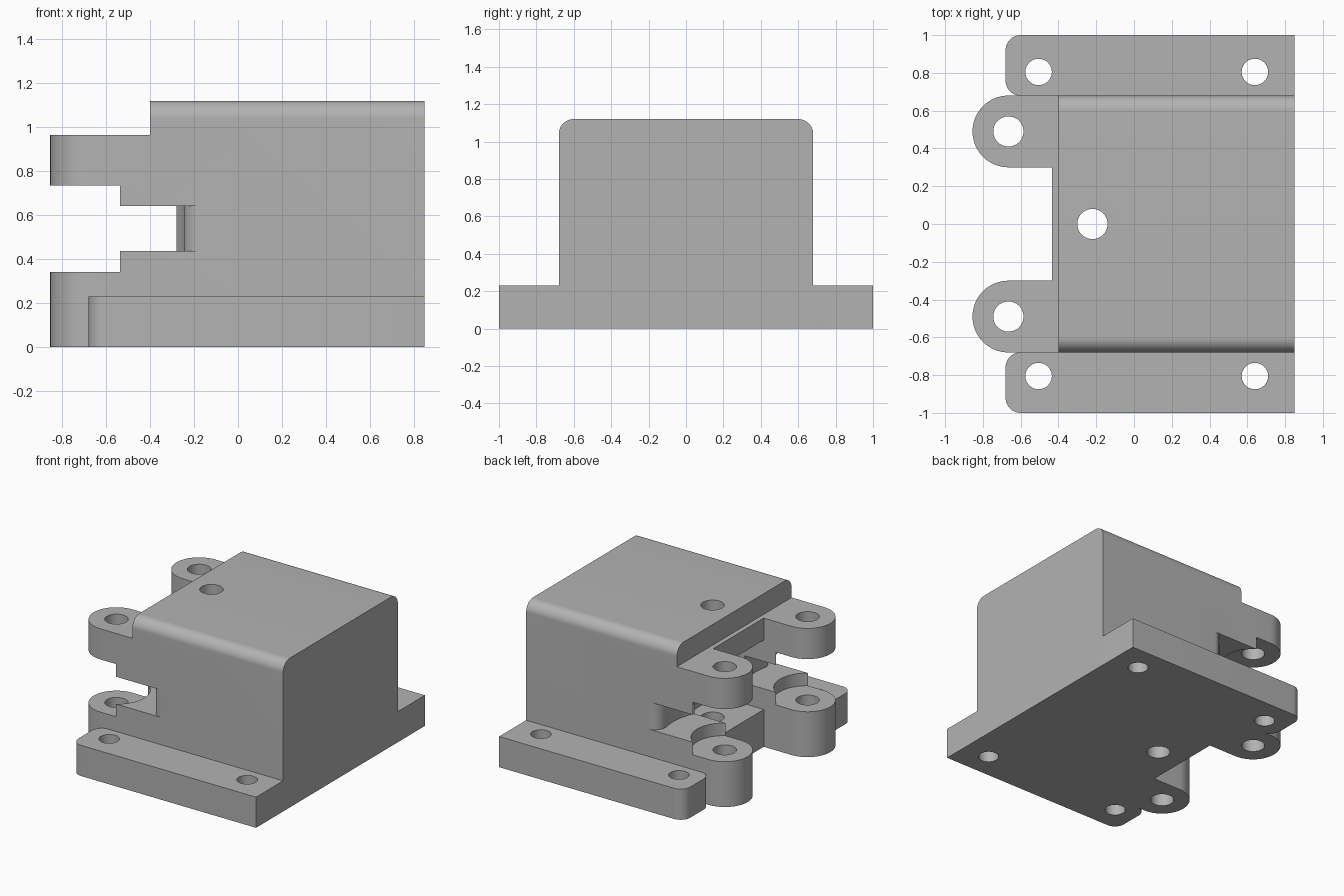
import bpy
import bmesh
from math import pi, sin, cos, atan2, hypot, asin
from mathutils import Matrix

cube = bpy.data.objects.get("Cube")
if cube:
    bpy.data.objects.remove(cube, do_unlink=True)

gray = bpy.data.materials.new("plain_gray")
gray.use_nodes = True
COLOUR = (0.45, 0.45, 0.45, 1)
gray.diffuse_color = COLOUR
gray.node_tree.nodes["Principled BSDF"].inputs["Base Color"].default_value = COLOUR


def arc(cx, cy, r, a0, a1, n=16):
    return [(cx + r * cos(a0 + (a1 - a0) * i / n),
             cy + r * sin(a0 + (a1 - a0) * i / n)) for i in range(n + 1)]


def prism(name, outline, z0, z1, matrix=Matrix()):
    """Extrude a flat outline from z0 to z1."""
    bm = bmesh.new()
    face = bm.faces.new([bm.verts.new((x, y, z0)) for x, y in outline])
    side = bmesh.ops.extrude_face_region(bm, geom=[face])["geom"]
    verts = [v for v in side if isinstance(v, bmesh.types.BMVert)]
    bmesh.ops.translate(bm, verts=verts, vec=(0, 0, z1 - z0))
    bm.transform(matrix)
    bmesh.ops.recalc_face_normals(bm, faces=bm.faces)
    mesh = bpy.data.meshes.new(name)
    bm.to_mesh(mesh)
    bm.free()
    mesh.materials.append(gray)
    obj = bpy.data.objects.new(name, mesh)
    bpy.context.collection.objects.link(obj)
    return obj


def combine(target, tool, operation):
    mod = target.modifiers.new(operation.lower(), 'BOOLEAN')
    mod.operation = operation
    mod.solver = 'EXACT'
    mod.object = tool
    bpy.context.view_layer.objects.active = target
    bpy.ops.object.modifier_apply(modifier=mod.name)
    bpy.data.objects.remove(tool, do_unlink=True)


def box(x0, x1, y0, y1):
    return [(x0, y0), (x1, y0), (x1, y1), (x0, y1)]


def circle(x, y, r):
    return arc(x, y, r, 0, 2 * pi, 40)[:-1]


def sided(points, s):
    return [(x, s * y) for x, y in points]


BACK, FRONT, SIDE = 0.85, -0.40, 0.68
INNER, NOSE = 0.30, -0.435
LUG_X, LUG_Y, LUG_R = -0.665, 0.49, 0.19
LUG_TOP, TOP = 0.965, 1.12
R = 0.08

# Main block, its long top edges rounded (profile in y, z run along x)
profile = ([(-SIDE, 0), (SIDE, 0)] + arc(SIDE - R, TOP - R, R, 0, pi / 2)
           + arc(R - SIDE, TOP - R, R, pi / 2, pi))
along_x = Matrix(((0, 0, 1, 0), (1, 0, 0, 0), (0, 1, 0, 0), (0, 0, 0, 1)))
body = prism("hinge_housing", profile, FRONT, BACK, along_x)

# Nose between the lugs
combine(body, prism("nose", box(NOSE, 0, -0.4, 0.4), 0, LUG_TOP), 'UNION')

# Hinge lugs and mounting flanges
lug = [(0, LUG_Y + LUG_R)] + arc(LUG_X, LUG_Y, LUG_R, pi / 2, 1.5 * pi, 28) + [(0, LUG_Y - LUG_R)]
flange = ([(BACK, SIDE - 0.001), (BACK, 1)] + arc(-0.68 + R, 1 - R, R, pi / 2, pi, 10)
          + arc(-0.68 + R, SIDE - 0.001 + R, R, pi, 1.5 * pi, 10))
for s in (-1, 1):
    combine(body, prism("lug", sided(lug, s), 0, LUG_TOP), 'UNION')
    combine(body, prism("flange", sided(flange, s), 0, 0.23), 'UNION')

# Central cavity
combine(body, prism("cavity", box(-1, -0.05, -INNER, INNER), 0.28, 0.80), 'DIFFERENCE')

# Swing slot: an arc about the lug axis, blended into the side by a round corner
SWING, END_X, BLEND = 0.43, -0.16, 0.086
centre_y = SIDE - BLEND
tangent = atan2(centre_y - LUG_Y, END_X - LUG_X)
start = asin((0.28 - LUG_Y) / SWING)
slot = ([(-1, 0.28)] + arc(LUG_X, LUG_Y, SWING, start, tangent, 24)
        + arc(END_X, centre_y, BLEND, pi + tangent, pi / 2, 16)[1:]
        + [(END_X, 0.75), (-1, 0.75)])

for s in (-1, 1):
    combine(body, prism("swing_slot", sided(slot, s), 0.435, 0.64), 'DIFFERENCE')
    # Round clearance around each hinge knuckle
    combine(body, prism("knuckle_gap", circle(LUG_X, s * LUG_Y, 0.23), 0.34, 0.735), 'DIFFERENCE')
    # Hinge pin hole and two flange holes
    for x, y, r in ((LUG_X, LUG_Y, 0.08), (-0.505, 0.805, 0.07), (0.64, 0.805, 0.07)):
        combine(body, prism("hole", circle(x, s * y, r), -0.1, 1.3), 'DIFFERENCE')

# Central screw hole
combine(body, prism("screw_hole", circle(-0.22, 0, 0.08), -0.1, 1.3), 'DIFFERENCE')

bpy.ops.object.select_all(action='DESELECT')
body.select_set(True)
bpy.context.view_layer.objects.active = body
bpy.ops.object.shade_smooth_by_angle(angle=0.5)
